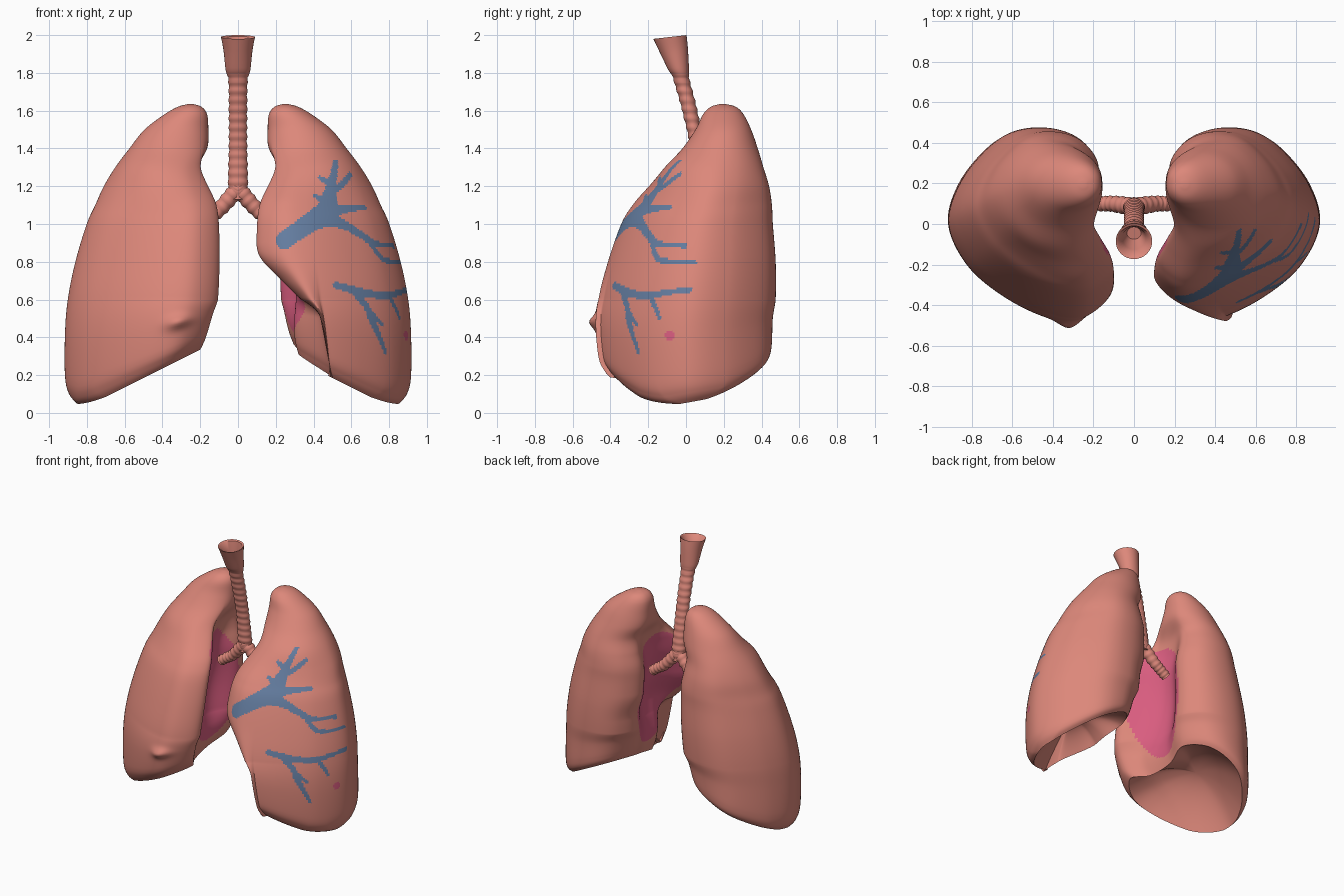
import bpy, bmesh, math
from mathutils import Vector
from mathutils.bvhtree import BVHTree
from mathutils.kdtree import KDTree

if "Cube" in bpy.data.objects:
    bpy.data.objects.remove(bpy.data.objects["Cube"])


def material(name, rgb):
    m = bpy.data.materials.new(name)
    m.diffuse_color = (*rgb, 1)
    m.use_nodes = True
    m.node_tree.nodes["Principled BSDF"].inputs["Base Color"].default_value = m.diffuse_color
    return m


SALMON = material("salmon tissue", (0.72, 0.245, 0.195))
BLUE = material("blue vessel", (0.127, 0.205, 0.352))
PINK = material("pink hilum", (0.70, 0.11, 0.215))


def step(t):
    t = min(1, max(0, t))
    return t * t * (3 - 2 * t)


def spline(pts, count, closed=False):
    """Catmull-Rom through tuples; count(a, b) gives samples per span."""
    out, n = [], len(pts)
    for i in range(n if closed else n - 1):
        pick = lambda j: pts[j % n] if closed else pts[min(n - 1, max(0, j))]
        p0, p1, p2, p3 = (pick(i + k) for k in (-1, 0, 1, 2))
        k = count(p1, p2)
        for s in range(k):
            t = s / k
            out.append(tuple(0.5 * (2 * b + (c - a) * t + (2 * a - 5 * b + 4 * c - d) * t * t
                                    + (3 * b - a - 3 * c + d) * t ** 3)
                             for a, b, c, d in zip(p0, p1, p2, p3)))
    if not closed:
        out.append(tuple(pts[-1]))
    return out


def loft(bm, rings, cap_start=True, cap_end=True):
    vs = [[bm.verts.new(p) for p in r] for r in rings]
    n = len(vs[0])
    for a, b in zip(vs, vs[1:]):
        for i in range(n):
            j = (i + 1) % n
            bm.faces.new((a[i], a[j], b[j], b[i]))
    for ring, wanted in ((vs[0], cap_start), (vs[-1], cap_end)):
        if wanted:
            c = bm.verts.new(sum((v.co for v in ring), Vector()) / n)
            for i in range(n):
                bm.faces.new((ring[i], ring[(i + 1) % n], c))
    bmesh.ops.recalc_face_normals(bm, faces=bm.faces)


def finish(bm, name, mats):
    me = bpy.data.meshes.new(name)
    bm.to_mesh(me)
    bm.free()
    ob = bpy.data.objects.new(name, me)
    bpy.context.collection.objects.link(ob)
    for m in mats:
        me.materials.append(m)
    bpy.ops.object.select_all(action='DESELECT')
    ob.select_set(True)
    bpy.context.view_layer.objects.active = ob
    bpy.ops.object.shade_smooth_by_angle(angle=math.radians(50))
    return ob


# Lung levels: z, inner x, outer x, front y, back y
LEVELS = [(0.0, .20, .86, -.40, .42), (.05, .185, .895, -.43, .445), (.15, .165, .915, -.46, .455),
          (.4, .13, .915, -.475, .46), (.6, .10, .90, -.46, .475), (.8, .09, .86, -.41, .475),
          (1.0, .095, .80, -.34, .46), (1.1, .11, .755, -.28, .455), (1.2, .145, .71, -.2, .44),
          (1.3, .17, .65, -.12, .41), (1.4, .145, .575, -.02, .38), (1.5, .15, .495, .05, .345),
          (1.58, .16, .39, .09, .305), (1.62, .19, .32, .13, .265), (1.635, .235, .265, .18, .21)]
# Cross-section: u from inner to outer side, v from front to back
SECTION = [(0, -.7), (.17, -.98), (.38, -.97), (.65, -.75), (.88, -.42), (1, .02), (.93, .45),
           (.75, .82), (.58, .98), (.37, .98), (.2, .83), (.08, .5), (.13, .1), (.1, -.35)]


def lung_point(u, v, level, side):
    z, xi, xo, yf, yb = level
    ang = math.atan2(v, 2 * u - 1)
    k = step((z - 1.1) / .35)                       # rounder towards the apex
    uu = u + (0.5 + 0.5 * math.cos(ang) - u) * k
    vv = v + (math.sin(ang) - v) * k
    x = xi + (xo - xi) * uu
    y = (yf + yb) / 2 + (yb - yf) / 2 * vv
    inner = max(0, 1 - uu / .42)
    # hollow of the medial face
    x += .15 * inner * math.exp(-((vv - .02) / .42) ** 2) * math.exp(-((z - .8) / .4) ** 2)
    if side > 0:                                    # cardiac notch
        x += inner * .26 * step((.85 - z) / .4) * step((-vv - .1) / .5)
        x += inner * .05 * step((.9 - z) / .2)
    else:                                           # small bump on the front
        y -= .035 * math.exp(-((x - .32) ** 2 + (z - .38) ** 2) / .004) * (vv < 0)
    return x, y, z


def base_height(x, y):
    return .01 + .5 * max(0, .85 - x) + .18 * max(0, y + .24)


def make_lung(name, side, per_span, dz, paint=None):
    sec = spline(SECTION, lambda a, b: per_span, True)
    levels = spline(LEVELS, lambda a, b: max(4, math.ceil((b[0] - a[0]) / dz)))
    rings = []
    for lv in levels:
        ring = []
        for u, v in sec:
            x, y, z = lung_point(u, v, lv, side)
            if z < .6:                              # slanted lower margin
                h = base_height(x, y)
                z = h + z / .6 * (.6 - h)
            ring.append((x * side, y, z))
        rings.append(ring)
    # concave diaphragm face
    cap = []
    cx, cy = .57, 0.0
    for i in range(1, 13):
        k = 1 - i / 12.5
        ring = []
        for p in rings[0]:
            x, y = cx + (abs(p[0]) - cx) * k, cy + (p[1] - cy) * k
            ring.append((x * side, y, base_height(x, y) + .2 * (1 - k * k)))
        cap.append(ring)
    bm = bmesh.new()
    loft(bm, cap[::-1] + rings)
    bm.normal_update()
    # pink hilum on the medial face
    for f in bm.faces:
        c = f.calc_center_median()
        if f.normal.x * side < -.25 and abs(c.x) < .45:
            if ((c.y - .02) / .25) ** 2 + ((c.z - .83) / .42) ** 2 < 1:
                f.material_index = 2
    if paint:
        paint(bm)
    return finish(bm, name, [SALMON, BLUE, PINK])


# Vessel branches: (x, y, z, half width)
VESSELS = [
    [(.25, -.36, .91, .05), (.35, -.31, .98, .05), (.46, -.24, 1.05, .065), (.48, -.2, 1.11, .05),
     (.49, -.13, 1.2, .028), (.51, -.02, 1.32, .014)],
    [(.49, -.13, 1.2, .02), (.43, -.12, 1.23, .014)],
    [(.49, -.15, 1.17, .024), (.54, -.1, 1.2, .018), (.59, -.03, 1.26, .014)],
    [(.47, -.2, 1.1, .03), (.40, -.19, 1.13, .014)],
    [(.48, -.22, 1.06, .045), (.56, -.16, 1.07, .025), (.66, -.08, 1.08, .018)],
    [(.46, -.27, 1.02, .04), (.56, -.24, 1.0, .03), (.66, -.2, .94, .022), (.73, -.14, .89, .018),
     (.81, 0, .88, .014)],
    [(.70, -.18, .9, .016), (.77, -.14, .81, .015), (.84, .05, .79, .012)],
    [(.53, -.4, .68, .02), (.68, -.32, .64, .022), (.80, -.2, .625, .018), (.89, .02, .65, .014)],
    [(.62, -.36, .65, .018), (.70, -.34, .57, .02), (.73, -.32, .48, .02), (.79, -.26, .32, .012)],
    [(.71, -.33, .54, .016), (.77, -.27, .47, .013)],
    [(.82, -.2, .62, .015), (.86, -.14, .5, .011)],
]


def paint_vessels(bm):
    tree = BVHTree.FromBMesh(bm)
    dots = []
    for path in VESSELS:
        for p in spline(path, lambda a, b: 24):
            dots.append((tree.find_nearest(Vector(p[:3]))[0], p[3]))
    kd = KDTree(len(dots))
    for i, (co, _) in enumerate(dots):
        kd.insert(co, i)
    kd.balance()
    spot = tree.find_nearest(Vector((.9, -.09, .41)))[0]
    for f in bm.faces:
        c = f.calc_center_median()
        if any(d < dots[i][1] for _, i, d in kd.find_range(c, .07)):
            f.material_index = 1
        elif (c - spot).length < .028:
            f.material_index = 2


make_lung("right_lung", -1, 10, .022)
make_lung("left_lung", 1, 20, .011, paint_vessels)


# Windpipe with ripples, opening into a hollow funnel: z, centre y, x radius, y radius
def ring(z, y, rx, ry, tilt=0, n=32):
    return [(rx * math.cos(2 * math.pi * i / n), y + ry * math.sin(2 * math.pi * i / n),
             z + tilt * math.sin(2 * math.pi * i / n)) for i in range(n)]


PIPE = [(1.13, .09, .045, .04), (1.2, .085, .052, .042), (1.4, .06, .048, .036), (1.6, .02, .048, .04),
        (1.75, -.02, .05, .042), (1.79, -.03, .058, .046), (1.82, -.04, .066, .056),
        (1.92, -.065, .077, .075), (1.99, -.085, .09, .088)]
INSIDE = [(1.985, -.085, .08, .076), (1.92, -.07, .058, .055), (1.82, -.045, .035, .03)]
rings = []
for z, y, rx, ry in spline(PIPE, lambda a, b: max(4, round((b[0] - a[0]) / .009))):
    wave = .0025 * math.sin(z * 130) if z < 1.78 else 0
    rings.append(ring(z, y, rx + wave, ry + wave, .01 * step((z - 1.8) / .15)))
bm = bmesh.new()
loft(bm, rings + [ring(*r, .008) for r in INSIDE])
finish(bm, "trachea", [SALMON])

# Main bronchi: x, y, z, radius
BRONCHUS = [(0, .085, 1.19, .042), (.05, .092, 1.13, .042), (.11, .1, 1.065, .038), (.16, .1, 1.03, .036),
            (.21, .1, .995, .034)]
for name, side in (("right_bronchus", -1), ("left_bronchus", 1)):
    pts = spline(BRONCHUS, lambda a, b: 8)
    rings = []
    for i, (x, y, z, r) in enumerate(pts):
        a, b = pts[max(0, i - 1)], pts[min(len(pts) - 1, i + 1)]
        d = Vector((b[0] - a[0], 0, b[2] - a[2])).normalized()
        e = Vector((-d.z, 0, d.x))
        r += .003 * math.sin(i * 1.6)
        circle = []
        for k in range(24):
            t = 2 * math.pi * k / 24
            p = Vector((x, y, z)) + e * r * math.cos(t) + Vector((0, r * math.sin(t), 0))
            circle.append((p.x * side, p.y, p.z))
        rings.append(circle)
    bm = bmesh.new()
    loft(bm, rings)
    finish(bm, name, [SALMON])
